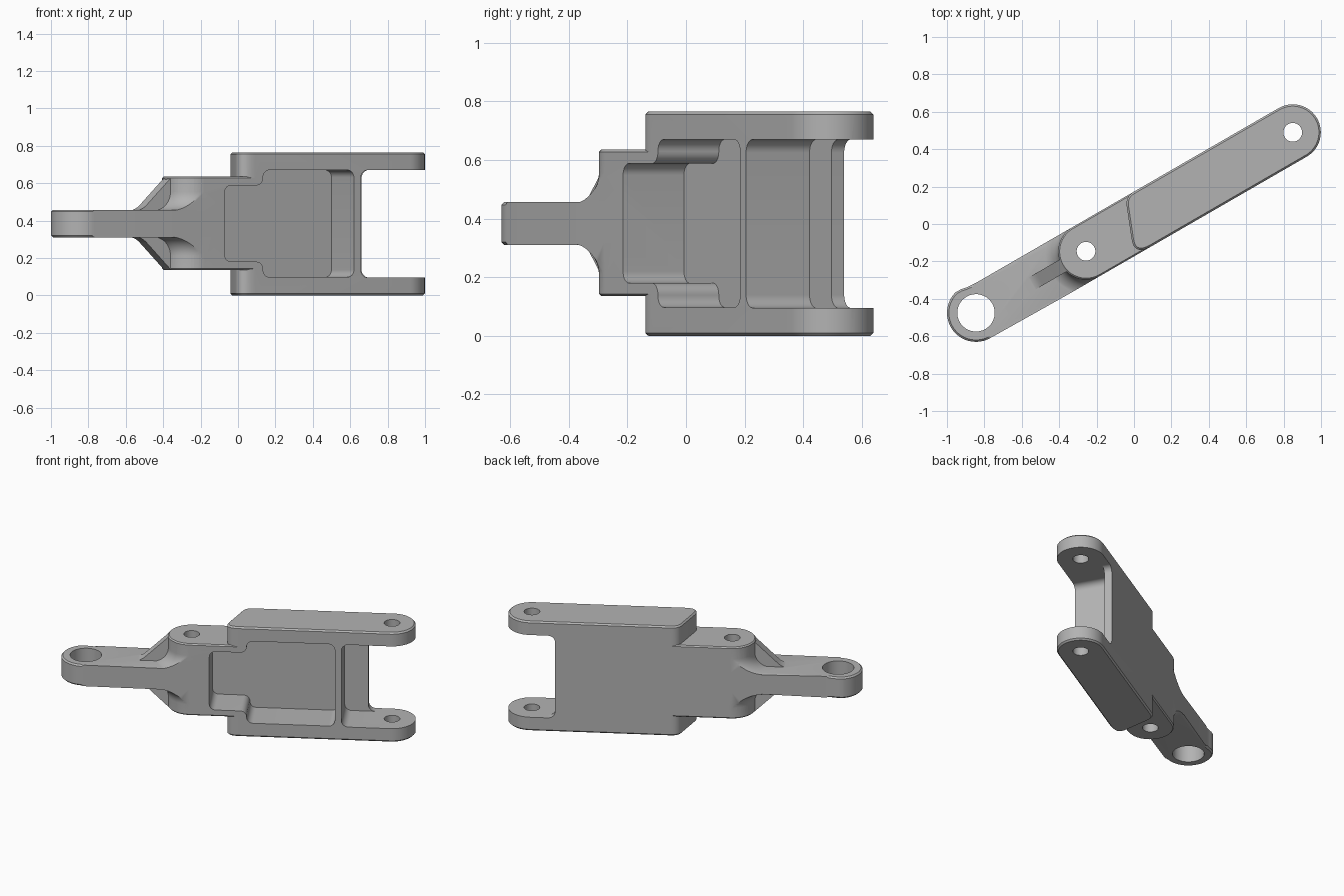
import bpy, bmesh
from math import sin, cos, pi, radians
from mathutils import Matrix, Vector

if "Cube" in bpy.data.objects:
    bpy.data.objects.remove(bpy.data.objects["Cube"])

HEIGHT = 0.765
MID = HEIGHT / 2
HALF = 0.15          # half width of the link
PIVOT = -0.295       # middle pin position along the link
metal = bpy.data.materials.new("grey metal")
metal.use_nodes = True
GREY = (0.45, 0.45, 0.45, 1)
metal.diffuse_color = GREY
metal.node_tree.nodes["Principled BSDF"].inputs["Base Color"].default_value = GREY


def arc(cx, cy, r, a0, a1, n=24):
    angles = [radians(a0 + (a1 - a0) * i / n) for i in range(n + 1)]
    return [(cx + r * cos(a), cy + r * sin(a)) for a in angles]


def curve(p, q, s, n=8):
    """Rounded corner from p to s, pulled towards q."""
    p, q, s = Vector(p), Vector(q), Vector(s)
    ts = [i / n for i in range(n + 1)]
    return [tuple(p * (1 - t) ** 2 + q * 2 * t * (1 - t) + s * t * t) for t in ts]


def finish(name, bm):
    bmesh.ops.recalc_face_normals(bm, faces=bm.faces)
    mesh = bpy.data.meshes.new(name)
    bm.to_mesh(mesh)
    bm.free()
    mesh.materials.append(metal)
    obj = bpy.data.objects.new(name, mesh)
    bpy.context.collection.objects.link(obj)
    return obj


def prism(name, pts, lo, hi, corner=0, rim=0, side=False):
    """Extruded outline; side=True extrudes across the link instead of upward."""
    bm = bmesh.new()
    bm.faces.new([bm.verts.new((x, y, 0)) for x, y in pts])
    if corner:
        bmesh.ops.bevel(bm, geom=bm.verts[:], offset=corner, segments=8,
                        profile=0.5, affect='VERTICES')
    face = bm.faces[:]
    ext = bmesh.ops.extrude_face_region(bm, geom=face, use_keep_orig=True)
    top = [v for v in ext["geom"] if isinstance(v, bmesh.types.BMVert)]
    for v in bm.verts:
        v.co.z = lo
    for v in top:
        v.co.z = hi
    if rim:
        edges = [e for e in bm.edges if abs(e.verts[0].co.z - e.verts[1].co.z) < 1e-6]
        bmesh.ops.bevel(bm, geom=edges, offset=rim, segments=1, affect='EDGES')
    if side:
        bm.transform(Matrix.Rotation(pi / 2, 4, 'X'))
    return finish(name, bm)


def box(x0, x1, y0, y1):
    return [(x0, y0), (x1, y0), (x1, y1), (x0, y1)]


def combine(target, tool, mode):
    bpy.context.view_layer.objects.active = target
    mod = target.modifiers.new(mode, 'BOOLEAN')
    mod.operation, mod.solver, mod.object = mode, 'EXACT', tool
    bpy.ops.object.modifier_apply(modifier=mod.name)
    bpy.data.objects.remove(tool)


# Fork block: full height, round at the pin end, slanted at the inner end
outline = (arc(0.98, 0, HALF, -90, 90, 32)
           + curve((0.085, HALF), (0.034, HALF), (0.015, 0.105))
           + curve((-0.05, -0.06), (-0.087, -HALF), (0.02, -HALF)))
link = prism("link_arm", outline, 0, HEIGHT, rim=0.01)

# Middle body around the centre pin
outline = arc(PIVOT, 0, HALF, 90, 270, 32) + [(0.3, -HALF), (0.3, HALF)]
combine(link, prism("middle_body", outline, 0.135, 0.635, rim=0.008), 'UNION')

# Slim neck ending in the large eye
outline = (arc(-0.969, 0.011, 0.155, 105, 270, 32)
           + [(-0.5, -HALF), (-0.25, -HALF), (-0.25, HALF)]
           + curve((-0.87, HALF), (-0.95, HALF), (-0.985, 0.164))[:-1])
combine(link, prism("neck", outline, 0.31, 0.457, rim=0.01), 'UNION')

# Concave flare from the neck up to the body, trimmed to the link width
quarter = arc(0.25, 0.171, 0.1, 270, 180, 12)
profile = [(0, 0), (0.25, 0)] + quarter + [(0.14, 0.18), (0, 0.18)]
bm = bmesh.new()
ring = [bm.verts.new((r, 0, z)) for r, z in profile[1:]]
ring = [bm.verts.new((0, 0, 0))] + ring
ring[-1].co.x = 0
edges = [bm.edges.new(pair) for pair in zip(ring, ring[1:])]
bmesh.ops.spin(bm, geom=ring + edges, cent=(0, 0, 0), axis=(0, 0, 1),
               angle=2 * pi, steps=64)
bmesh.ops.remove_doubles(bm, verts=bm.verts, dist=1e-5)
bmesh.ops.mirror(bm, geom=bm.verts[:] + bm.edges[:] + bm.faces[:],
                 axis='Z', merge_dist=1e-5)
inner = [f for f in bm.faces if all(abs(v.co.z) < 1e-5 for v in f.verts)]
bmesh.ops.delete(bm, geom=inner, context='FACES')
bmesh.ops.remove_doubles(bm, verts=bm.verts, dist=1e-5)
bm.transform(Matrix.Translation((PIVOT, 0, MID)))
flare = finish("flare", bm)
combine(flare, prism("trim", box(-0.7, 0.05, -HALF, HALF), 0, HEIGHT), 'INTERSECT')
combine(link, flare, 'UNION')

# Sloping gusset above and below the neck
upper = curve((-0.64, 0.455), (-0.61, 0.46), (-0.585, 0.485), 4) + [(-0.435, 0.63), (-0.35, 0.63)]
lower = [(x, HEIGHT - z) for x, z in reversed(upper)]
combine(link, prism("gusset", upper + lower, -0.034, 0.04, side=True), 'UNION')

# Stepped pocket open to the front
xs, xm, xe = -0.17, 0.068, 0.629
pocket = [(xs, 0.18), (xm, 0.18), (xm, 0.097), (xe, 0.097),
          (xe, 0.67), (xm, 0.67), (xm, 0.588), (xs, 0.588)]
combine(link, prism("pocket", pocket, -0.09, 0.3, corner=0.04, side=True), 'DIFFERENCE')

# Fork gap: deep on the front side, shallower behind, leaving a thin back plate
for start, lo, hi in ((0.67, -0.1, 0.3), (0.82, -0.3, 0.0)):
    gap = box(start, 1.4, 0.095, 0.67)
    combine(link, prism("gap", gap, lo, hi, corner=0.045, side=True), 'DIFFERENCE')

# Pin holes
for x, y, r in ((0.98, 0, 0.05), (PIVOT, 0.002, 0.05), (-0.969, 0.011, 0.1)):
    hole = arc(x, y, r, 0, 360, 40)[:-1]
    combine(link, prism("hole", hole, -0.2, 1), 'DIFFERENCE')

# Swing the link to its resting angle and shade
link.data.transform(Matrix.Rotation(radians(30), 4, 'Z'))
bpy.ops.object.select_all(action='DESELECT')
link.select_set(True)
bpy.context.view_layer.objects.active = link
bpy.ops.object.shade_smooth_by_angle(angle=radians(30))
